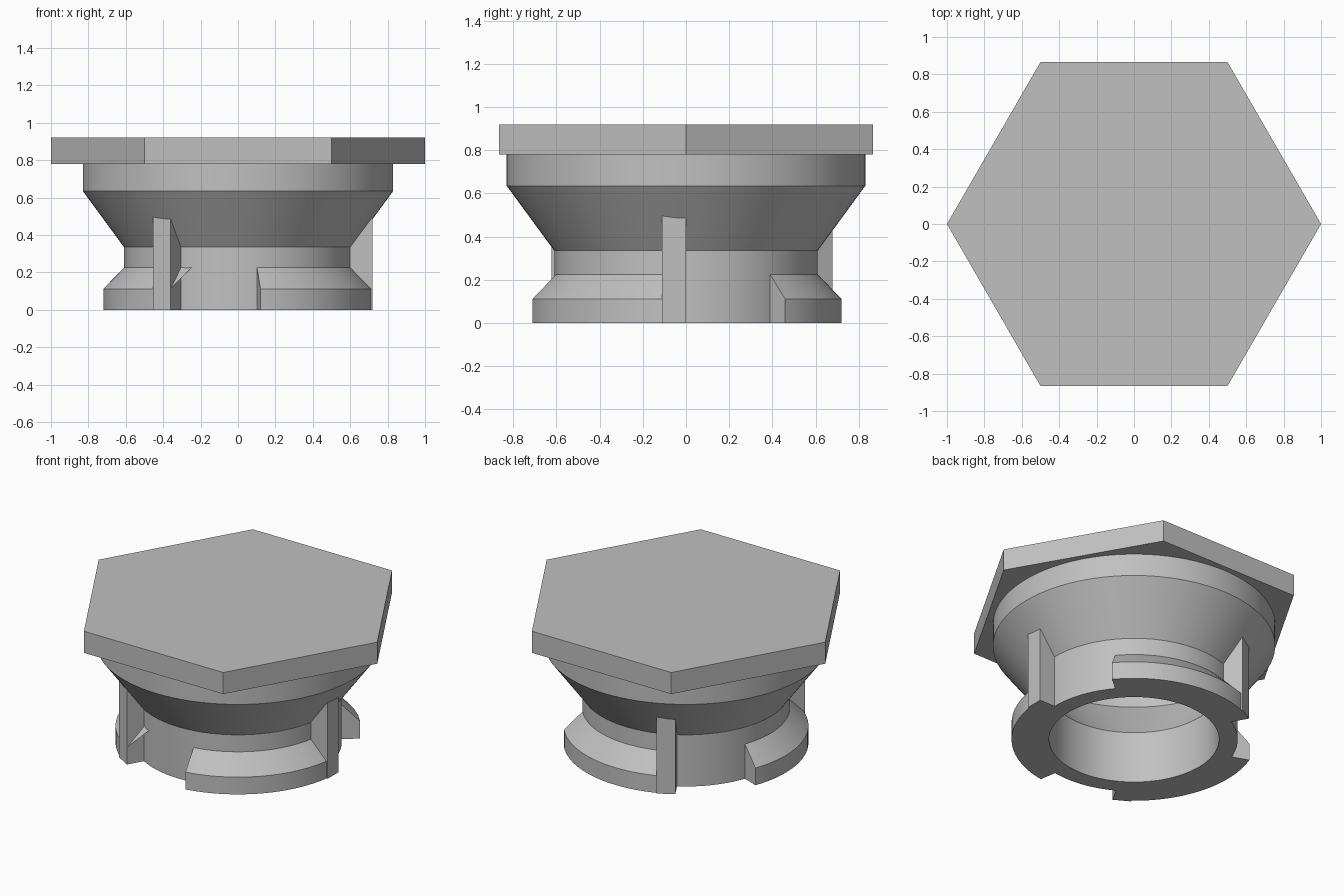
import bpy, bmesh
from math import cos, sin, radians, pi
from mathutils import Matrix

if "Cube" in bpy.data.objects:
    bpy.data.objects.remove(bpy.data.objects["Cube"], do_unlink=True)

gray = bpy.data.materials.new("light_gray")
gray.use_nodes = True
color = (0.53, 0.53, 0.53, 1)
gray.diffuse_color = color
gray.node_tree.nodes["Principled BSDF"].inputs["Base Color"].default_value = color


def polar(r, deg, z):
    return (r * cos(radians(deg)), r * sin(radians(deg)), z)


def finish(name, bm, turn=0, smooth=False):
    """Turn the mesh into a named object, rotated about z."""
    bmesh.ops.recalc_face_normals(bm, faces=bm.faces)
    bm.transform(Matrix.Rotation(radians(turn), 4, 'Z'))
    mesh = bpy.data.meshes.new(name)
    bm.to_mesh(mesh)
    bm.free()
    mesh.materials.append(gray)
    obj = bpy.data.objects.new(name, mesh)
    bpy.context.collection.objects.link(obj)
    if smooth:
        bpy.ops.object.select_all(action='DESELECT')
        obj.select_set(True)
        bpy.context.view_layer.objects.active = obj
        bpy.ops.object.shade_smooth_by_angle(angle=radians(20))
    return obj


def sweep(name, profile, start, end, steps, turn=0):
    """Sweep a closed (radius, z) profile around z; full turns join up."""
    bm = bmesh.new()
    full = end - start == 360
    count = steps if full else steps + 1
    rings = [[bm.verts.new(polar(r, start + (end - start) * i / steps, z))
              for r, z in profile] for i in range(count)]
    n = len(profile)
    for i in range(steps):
        a, b = rings[i], rings[(i + 1) % count]
        for j in range(n):
            k = (j + 1) % n
            bm.faces.new((a[j], b[j], b[k], a[k]))
    if not full:
        bm.faces.new(rings[0])
        bm.faces.new(rings[-1])
    return finish(name, bm, turn, smooth=True)


# Hexagonal cap
bm = bmesh.new()
bmesh.ops.create_cone(bm, cap_ends=True, segments=6, radius1=1, radius2=1, depth=0.14,
                      matrix=Matrix.Translation((0, 0, 0.85)) @ Matrix.Rotation(pi / 2, 4, 'Z'))
# Put two corners on the x axis
corner = max(bm.verts, key=lambda v: v.co.x).co
if abs(corner.y) > 0.1:
    bm.transform(Matrix.Rotation(pi / 6, 4, 'Z'))
finish("hex_cap", bm)

# Hollow body: neck, flared cone and collar
wall = [(0.5, 0), (0.61, 0), (0.61, 0.335), (0.83, 0.635), (0.83, 0.785),
        (0.72, 0.785), (0.72, 0.635), (0.5, 0.335)]
sweep("hollow_body", wall, 0, 360, 96)

# Three chamfered bayonet lugs, each ending at an upright stop
lug = [(0.55, 0), (0.72, 0), (0.72, 0.112), (0.61, 0.225), (0.55, 0.225)]
stop = [(0.55, 0), (0.72, 0), (0.72, 0.5), (0.69, 0.5), (0.55, 0.3)]
for i in range(3):
    turn = i * 120
    sweep(f"lug_{i + 1}", lug, -80.4, -4, 24, turn)
    bm = bmesh.new()
    sides = [[bm.verts.new((x, y, z)) for x, z in stop] for y in (-0.11, 0)]
    for side in sides:
        bm.faces.new(side)
    for j in range(len(stop)):
        k = (j + 1) % len(stop)
        bm.faces.new((sides[0][j], sides[0][k], sides[1][k], sides[1][j]))
    finish(f"stop_{i + 1}", bm, turn)

# Small sliver where one lug's chamfer runs past its stop
bm = bmesh.new()
points = [polar(0.72, 0, 0.112), polar(0.61, 6, 0.225),
          polar(0.61, 0, 0.225), polar(0.6, 0, 0.19)]
bmesh.ops.convex_hull(bm, input=[bm.verts.new(p) for p in points])
finish("chamfer_sliver", bm, 240)
